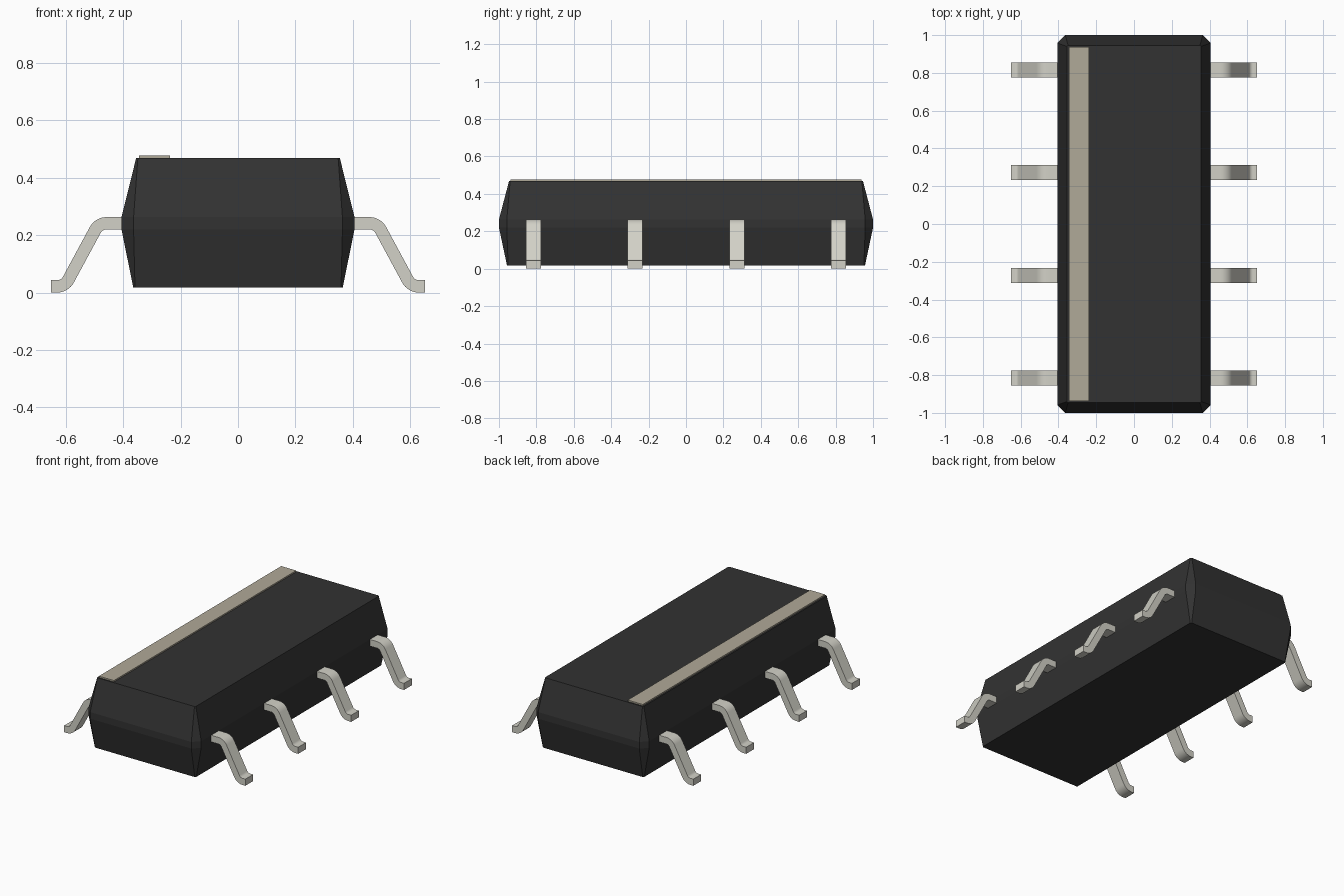
import bpy, bmesh
from math import sin, cos, tan, radians
from mathutils import Vector

cube = bpy.data.objects.get("Cube")
if cube:
    bpy.data.objects.remove(cube, do_unlink=True)


def material(name, color):
    m = bpy.data.materials.new(name)
    m.use_nodes = True
    m.diffuse_color = (*color, 1)
    bsdf = next(n for n in m.node_tree.nodes if n.type == 'BSDF_PRINCIPLED')
    bsdf.inputs["Base Color"].default_value = (*color, 1)
    bsdf.inputs["Roughness"].default_value = 0.6
    return m


black = material("black plastic", (0.032, 0.032, 0.032))
metal = material("tinned metal", (0.645, 0.637, 0.571))
tan_paint = material("tan marking", (0.435, 0.398, 0.316))


def loft(name, rings, mat):
    """Bridge equal-length rings of points and cap both ends."""
    bm = bmesh.new()
    loops = [[bm.verts.new(p) for p in ring] for ring in rings]
    for a, b in zip(loops, loops[1:]):
        for i in range(len(a)):
            j = (i + 1) % len(a)
            bm.faces.new((a[i], a[j], b[j], b[i]))
    bm.faces.new(loops[0][::-1])
    bm.faces.new(loops[-1])
    bmesh.ops.recalc_face_normals(bm, faces=bm.faces)
    mesh = bpy.data.meshes.new(name)
    bm.to_mesh(mesh)
    bm.free()
    mesh.materials.append(mat)
    ob = bpy.data.objects.new(name, mesh)
    bpy.context.collection.objects.link(ob)
    return ob


def chamfered_rect(x, y, c, z):
    quarter = [(x, y - c), (x - c, y)]
    pts = []
    for sx, sy in ((1, 1), (-1, 1), (-1, -1), (1, -1)):
        corner = [(sx * px, sy * py, z) for px, py in quarter]
        pts += corner if sx == sy else corner[::-1]
    return pts


# Body: flat drafted faces around a straight middle band
loft("body", [chamfered_rect(0.365, 0.957, 0.006, 0.017),
              chamfered_rect(0.406, 1.0, 0.042, 0.22),
              chamfered_rect(0.406, 1.0, 0.042, 0.263),
              chamfered_rect(0.355, 0.946, 0.006, 0.469)], black)

# Marking stripe along one edge of the top
loft("marking_stripe", [[(x, y, z) for x, y in ((-0.345, -0.937), (-0.237, -0.937),
                                                (-0.237, 0.937), (-0.345, 0.937))]
                        for z in (0.469, 0.478)], tan_paint)

# Gull-wing lead: offset a filleted centre line to both sides
SLOPE, RADIUS, HALF, WIDTH, STEPS = radians(61.5), 0.045, 0.0215, 0.08, 8
t = RADIUS * tan(SLOPE / 2)
upper = Vector((0.485 - t, 0.2415 - RADIUS))
lower = Vector((0.604 + t, HALF + RADIUS))


def lead_side(offset):
    pts = [(0.37, 0.2415 + offset)]
    for i in range(STEPS + 1):
        a = SLOPE * i / STEPS
        pts.append(upper + (RADIUS + offset) * Vector((sin(a), cos(a))))
    for i in range(STEPS, -1, -1):
        a = SLOPE * i / STEPS
        pts.append(lower - (RADIUS - offset) * Vector((sin(a), cos(a))))
    return pts + [(0.652, HALF + offset)]


profile = lead_side(HALF) + lead_side(-HALF)[::-1]
for side, sx in (("left", 1), ("right", -1)):
    for n, yc in enumerate((-0.816, -0.272, 0.272, 0.816), 1):
        lead = loft(f"{side}_lead_{n}",
                    [[(sx * p[0], yc + dy, p[1]) for p in profile]
                     for dy in (-WIDTH / 2, WIDTH / 2)], metal)
        bpy.ops.object.select_all(action='DESELECT')
        lead.select_set(True)
        bpy.context.view_layer.objects.active = lead
        bpy.ops.object.shade_smooth_by_angle(angle=radians(30))
